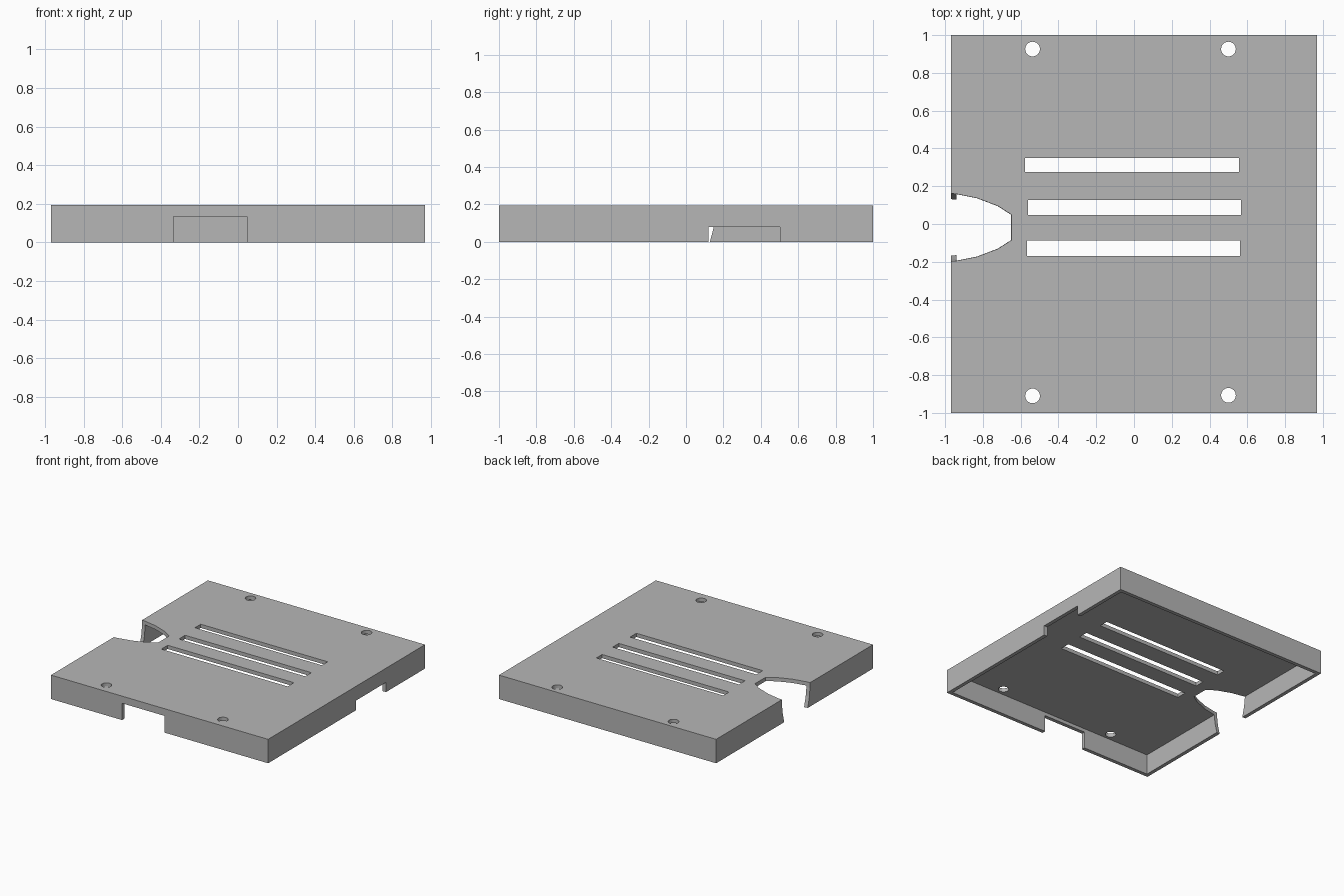
import bpy, bmesh, math

if "Cube" in bpy.data.objects:
    bpy.data.objects.remove(bpy.data.objects["Cube"], do_unlink=True)

WIDTH, DEPTH, HEIGHT, WALL = 1.938, 2.0, 0.193, 0.03

grey = bpy.data.materials.new("plain grey")
grey.use_nodes = True
colour = (0.47, 0.47, 0.47, 1)
grey.diffuse_color = colour
grey.node_tree.nodes["Principled BSDF"].inputs["Base Color"].default_value = colour


def add_prism(name, sections):
    """Solid through a stack of outlines, each a list of 3D points."""
    bm = bmesh.new()
    rings = [[bm.verts.new(p) for p in ring] for ring in sections]
    n = len(rings[0])
    for low, high in zip(rings, rings[1:]):
        for i in range(n):
            j = (i + 1) % n
            bm.faces.new((low[i], low[j], high[j], high[i]))
    bm.faces.new(rings[0][::-1])
    bm.faces.new(rings[-1])
    bmesh.ops.recalc_face_normals(bm, faces=bm.faces)
    mesh = bpy.data.meshes.new(name)
    bm.to_mesh(mesh)
    bm.free()
    obj = bpy.data.objects.new(name, mesh)
    bpy.context.collection.objects.link(obj)
    return obj


def add_box(name, x0, x1, y0, y1, z0, z1):
    corners = [(x0, y0), (x1, y0), (x1, y1), (x0, y1)]
    return add_prism(name, [[(x, y, z) for x, y in corners] for z in (z0, z1)])


def add_cylinder(name, x, y, radius, z0, z1, sides=24):
    angles = [2 * math.pi * i / sides for i in range(sides)]
    return add_prism(name, [[(x + radius * math.cos(a), y + radius * math.sin(a), z)
                             for a in angles] for z in (z0, z1)])


def cut(target, cutter):
    """Subtract the cutter, then remove it."""
    cutter.hide_render = True
    mod = target.modifiers.new("cut", 'BOOLEAN')
    mod.operation, mod.solver, mod.object = 'DIFFERENCE', 'EXACT', cutter
    bpy.context.view_layer.objects.active = target
    bpy.ops.object.modifier_apply(modifier=mod.name)
    bpy.data.objects.remove(cutter, do_unlink=True)


# Outer cover, hollowed from below
X, Y = WIDTH / 2, DEPTH / 2
cover = add_box("vented_cover", -X, X, -Y, Y, 0, HEIGHT)
cover.data.materials.append(grey)
cut(cover, add_box("cavity", -X + WALL, X - WALL, -Y + WALL, Y - WALL, -0.1, HEIGHT - WALL))

# Cable notches in the front wall and the +x wall
cut(cover, add_box("front_notch", -0.335, 0.046, -Y - 0.1, -Y + 0.1, -0.1, 0.135))
cut(cover, add_box("side_notch", X - 0.1, X + 0.1, 0.12, 0.503, -0.1, 0.078))

# Three long vent slots
for x0, x1, y0, y1 in [(-0.577, 0.556, 0.275, 0.349),
                       (-0.561, 0.566, 0.048, 0.127),
                       (-0.566, 0.561, -0.169, -0.088)]:
    cut(cover, add_box("vent_slot", x0, x1, y0, y1, 0.1, 0.3))

# Four screw holes
for x, y in [(-0.537, 0.926), (0.5, 0.926), (-0.537, -0.91), (0.5, -0.907)]:
    cut(cover, add_cylinder("screw_hole", x, y, 0.039, 0.1, 0.3))

# Rounded scoop in the -x edge, narrowing towards the bottom
half = [(-0.15, 0.18), (0.0, 0.18), (0.03, 0.177), (0.14, 0.155), (0.25, 0.113), (0.32, 0.068)]
outline = half + [(x, -y) for x, y in reversed(half)]
sections = []
for z in (-0.06, 0.0, 0.08, 0.15, 0.2, 0.26):
    s = math.sqrt(1 - ((z - 0.2) / 0.36) ** 2)
    sections.append([(-X + x * s, -0.018 + y * s, z) for x, y in outline])
cut(cover, add_prism("edge_scoop", sections))
